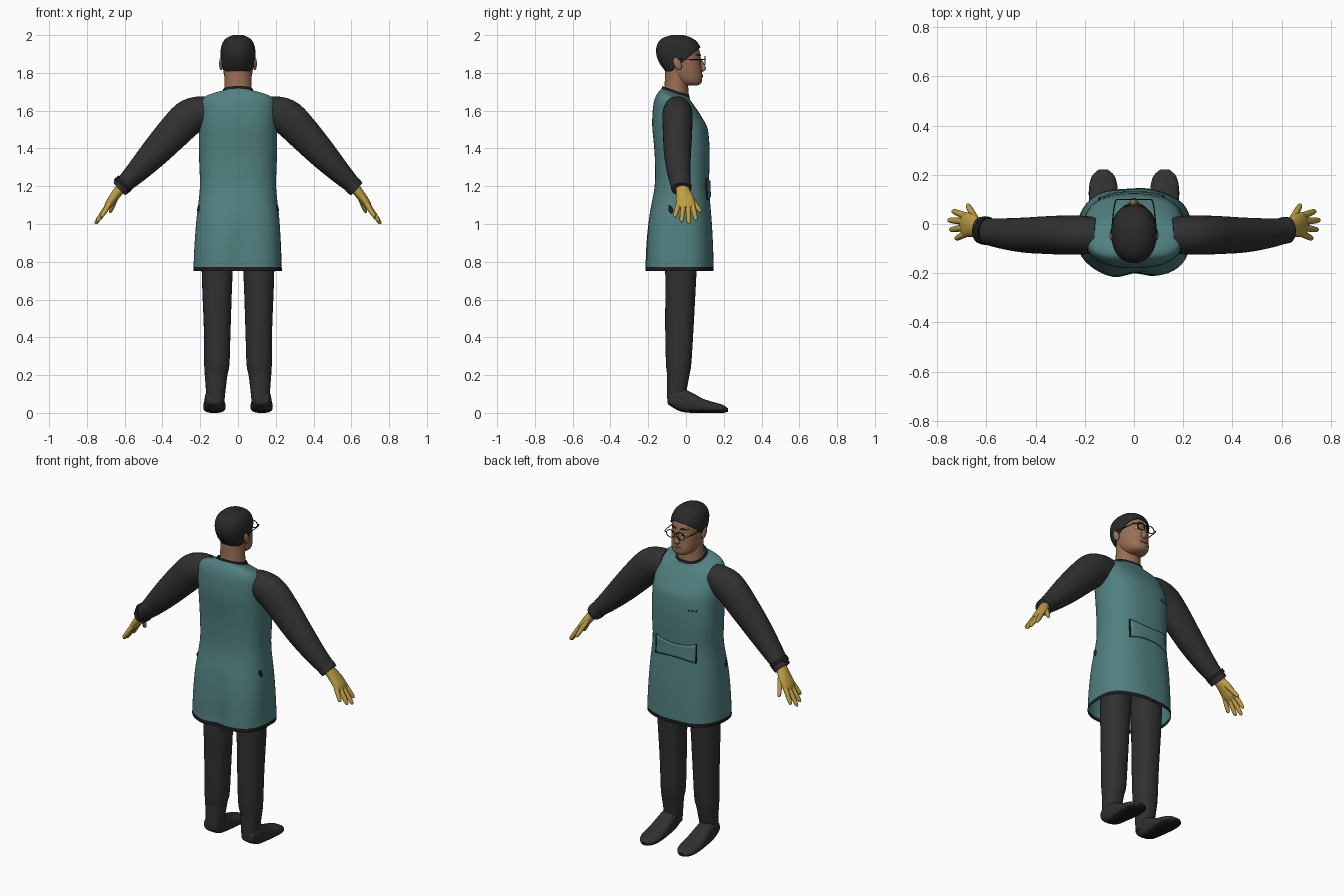
import bpy, bmesh, math
from mathutils import Vector
from mathutils.bvhtree import BVHTree

if "Cube" in bpy.data.objects:
    bpy.data.objects.remove(bpy.data.objects["Cube"])


def material(name, r, g, b):
    m = bpy.data.materials.new(name)
    m.use_nodes = True
    m.diffuse_color = (r, g, b, 1)
    m.node_tree.nodes["Principled BSDF"].inputs["Base Color"].default_value = (r, g, b, 1)
    return m


TEAL = material("teal apron", .085, .22, .22)
CLOTH = material("charcoal cloth", .03, .03, .031)
TRIM = material("black trim", .012, .012, .013)
SKIN = material("skin", .32, .16, .09)
HAIR = material("dark hair", .024, .023, .024)
GLOVE = material("yellow glove", .52, .34, .06)
LIP = material("lips", .24, .09, .06)
WHITE = material("eye white", .5, .47, .43)
made = []


def smooth(rows, k=4):
    """Catmull-Rom resampling of rows of numbers."""
    out = []
    for i in range(len(rows) - 1):
        a, b, c, d = (rows[max(0, min(len(rows) - 1, i + j))] for j in (-1, 0, 1, 2))
        for s in range(k):
            t = s / k
            out.append([.5 * (2 * q + (r - p) * t + (2 * p - 5 * q + 4 * r - w) * t * t
                              + (3 * q - p - 3 * r + w) * t ** 3) for p, q, r, w in zip(a, b, c, d)])
    return out + [list(rows[-1])]


def finish(name, bm, mats, mirror=False, solid=0):
    me = bpy.data.meshes.new(name)
    bm.to_mesh(me)
    bm.free()
    ob = bpy.data.objects.new(name, me)
    bpy.context.collection.objects.link(ob)
    for m in mats:
        me.materials.append(m)
    if mirror:
        ob.modifiers.new("mirror", 'MIRROR').use_mirror_merge = False
    if solid:
        mod = ob.modifiers.new("thickness", 'SOLIDIFY')
        mod.thickness, mod.offset = solid, -1
    made.append(ob)
    return ob


def loft(rings, bottom=True, top=True):
    bm = bmesh.new()
    vs = [[bm.verts.new(p) for p in r] for r in rings]
    n = len(vs[0])
    for a, b in zip(vs, vs[1:]):
        for i in range(n):
            bm.faces.new((a[i], a[(i + 1) % n], b[(i + 1) % n], b[i]))
    if bottom:
        bm.faces.new(vs[0][::-1])
    if top:
        bm.faces.new(vs[-1])
    bmesh.ops.recalc_face_normals(bm, faces=bm.faces)
    return bm


def oval(c, u, v, e=2.0, n=32):
    """Superellipse ring around c with half axes u and v."""
    f = lambda q: math.copysign(abs(q) ** (2 / e), q)
    return [c + u * f(math.cos(math.tau * i / n)) + v * f(math.sin(math.tau * i / n)) for i in range(n)]


def stack(rows, e=2.0, n=32, grow=0, k=4):
    """Level rings from rows of height, half width, back y, front y, centre x."""
    return [oval(Vector((r[4] if len(r) > 4 else 0, (r[2] + r[3]) / 2, r[0])),
                 Vector((r[1] + grow, 0, 0)), Vector((0, (r[3] - r[2]) / 2 + grow, 0)), e, n)
            for r in smooth(rows, k)]


def tube(rows, side=(0, 1, 0), n=20, k=4):
    """Rings across a path: x, y, z, half width along side, half thickness."""
    rows = smooth(rows, k)
    pts = [Vector(r[:3]) for r in rows]
    rings = []
    for i, r in enumerate(rows):
        t = (pts[min(i + 1, len(pts) - 1)] - pts[max(i - 1, 0)]).normalized()
        s = Vector(side)
        s = (s - t * s.dot(t)).normalized()
        rings.append(oval(pts[i], s * r[3], t.cross(s) * r[4], 2, n))
    return loft(rings)


def ball(name, mat, at, size, mirror=False, tilt=0):
    bm = bmesh.new()
    bmesh.ops.create_uvsphere(bm, u_segments=20, v_segments=12, radius=1)
    bmesh.ops.scale(bm, vec=size, verts=bm.verts)
    for v in bm.verts:
        v.co.y -= tilt * v.co.z
        v.co += Vector(at)
    return finish(name, bm, [mat], mirror)


def patch(name, mat, tree, outline, mirror=False, lift=.003, nu=16, nv=6):
    """Thin plate laid on a body; outline maps (u, v) to (x, z)."""
    bm = bmesh.new()
    grid = []
    for i in range(nu + 1):
        col = []
        for j in range(nv + 1):
            x, z = outline(i / nu, j / nv)
            hit = tree.ray_cast(Vector((x, 1, z)), Vector((0, -1, 0)))[0]
            col.append(bm.verts.new((x, (hit.y if hit else 0) + lift, z)))
        grid.append(col)
    for a, b in zip(grid, grid[1:]):
        for j in range(nv):
            bm.faces.new((a[j], a[j + 1], b[j + 1], b[j]))
    return finish(name, bm, [mat], mirror, lift)


def lens(x, z, w, h):
    return lambda u, v: (x + w * (2 * u - 1), z + h * (2 * v - 1) * math.sqrt(max(0, 1 - (2 * u - 1) ** 2)) + 1e-5 * v)


# Apron: body, flared skirt with folds, dark hem and tilted neckline
body = [(.75, .233, -.22, .145), (.772, .233, -.219, .145), (.9, .228, -.213, .142),
        (1.03, .219, -.198, .135), (1.19, .202, -.167, .122), (1.32, .205, -.164, .125),
        (1.42, .207, -.17, .124), (1.52, .206, -.179, .112), (1.6, .203, -.175, .08),
        (1.645, .197, -.165, .055), (1.675, .178, -.15, .035), (1.693, .13, -.138, .022),
        (1.703, .088, -.13, .02), (1.718, .08, -.126, .016)]
bm = loft(stack(body, 2.5, 64), False, False)
for f in bm.faces:
    z = f.calc_center_median().z
    f.material_index = int(z < .77 or z > 1.704)
for v in bm.verts:
    x, y, z = v.co
    low = max(0, min(1, (1.08 - z) / .25))
    fold = 1 + .012 * low * math.sin(6 * math.atan2(y, x))
    v.co.x *= fold
    v.co.y = y * fold + (low * .02 * math.exp(-(x / .05) ** 2) if y < -.1 else 0)
    v.co.z -= max(0, min(1, (z - 1.5) / .2)) * .33 * (y + .09)
torso_tree = BVHTree.FromBMesh(bm)
finish("apron", bm, [TEAL, TRIM])

# Front pocket, its dark side openings, and the small fastening dots
pinch = lambda u: .055 - .016 * (1 - (2 * u - 1) ** 2)
patch("front_pocket", TEAL, torso_tree,
      lambda u, v: (-.14 + .26 * u, 1.185 + pinch(u) * (2 * v - 1)), lift=.008)
for i, x in enumerate((-.142, .122)):
    patch("pocket_opening_%d" % i, TRIM, torso_tree,
          lambda u, v: (x - .003 + .006 * u, 1.13 + .11 * v), lift=.009, nu=2)
for i in range(3):
    patch("chest_dot_%d" % i, TRIM, torso_tree, lens(-.1 - .02 * i, 1.44, .005, .005))
ball("hip_slits", TRIM, (.207, -.08, 1.075), (.009, .012, .024), True, .3)

# Sleeves and cuffs
finish("sleeves", tube([(.15, -.045, 1.6, .07, .075), (.2, -.045, 1.59, .078, .087),
                        (.265, -.045, 1.56, .08, .095), (.35, -.045, 1.475, .077, .089),
                        (.45, -.045, 1.367, .071, .076), (.55, -.037, 1.262, .06, .057),
                        (.625, -.025, 1.19, .05, .041)], n=32), [CLOTH], True)
finish("cuffs", tube([(.6, -.028, 1.212, .053, .046), (.612, -.026, 1.2, .055, .048),
                      (.628, -.025, 1.185, .053, .045)]), [CLOTH], True)
finish("wrist_band", tube([(-.597, -.028, 1.22, .058, .052), (-.613, -.026, 1.204, .058, .052)], k=1), [TRIM])
ball("wrist_dial", TRIM, (-.64, -.027, 1.232), (.016, .022, .016))

# Gloves: palm, four fingers and thumb
finish("glove_palms", tube([(.608, -.022, 1.205, .036, .03), (.632, -.016, 1.175, .037, .027),
                            (.66, -.006, 1.138, .047, .024), (.685, -.002, 1.103, .05, .02),
                            (.699, -.002, 1.083, .042, .012)]), [GLOVE], True)
digits = {"little": ((.68, -.038, 1.108), (.725, -.06, 1.035)),
          "ring": ((.688, -.014, 1.1), (.748, -.024, 1.01)),
          "middle": ((.688, .01, 1.1), (.756, .016, 1.0)),
          "index": ((.684, .033, 1.105), (.738, .053, 1.02)),
          "thumb": ((.643, .018, 1.15), (.678, .08, 1.06))}
for name, (a, b) in digits.items():
    a, b = Vector(a), Vector(b)
    rows = [(*a.lerp(b, t), r, r) for t, r in ((0, .014), (.4, .0135), (.8, .0115), (.95, .008), (1, .002))]
    finish("glove_" + name, tube(rows, n=12, k=3), [GLOVE], True)

# Trousers and shoes
finish("trousers", loft(stack([(.055, .046, -.098, -.01, .118), (.1, .05, -.1, .0, .118),
                               (.2, .06, -.1, .018, .116), (.26, .067, -.106, .028, .112),
                               (.45, .071, -.11, .04, .11), (.75, .082, -.11, .056, .11),
                               (1.0, .09, -.12, .07, .1)], 2.2)), [CLOTH], True)
shoe = [(-.097, .05, .075, .022), (-.085, .038, .11, .042), (-.03, .008, .13, .05), (.03, 0, .108, .053),
        (.09, 0, .075, .058), (.15, 0, .056, .058), (.195, 0, .042, .046), (.222, .006, .024, .018)]
bm = loft([oval(Vector((.125, y, (a + b) / 2)), Vector((w, 0, 0)), Vector((0, 0, (b - a) / 2)), 2.6)
           for y, a, b, w in smooth(shoe)])
for f in bm.faces:
    f.material_index = int(f.calc_center_median().z < .018)
finish("shoes", bm, [CLOTH, TRIM], True)

# Head, neck, nose and ears
skull = [(1.732, .03, .0, .055), (1.745, .055, -.04, .08), (1.77, .069, -.07, .086),
         (1.8, .076, -.1, .084), (1.84, .081, -.13, .081), (1.88, .084, -.147, .078),
         (1.92, .083, -.15, .071), (1.955, .072, -.138, .052), (1.978, .05, -.112, .02),
         (1.992, .018, -.07, -.02)]
finish("neck", loft(stack([(1.64, .078, -.13, .02), (1.72, .072, -.115, .012), (1.82, .07, -.11, .01)])), [SKIN])
bm = loft(stack(skull, 2.2, 48))
head_tree = BVHTree.FromBMesh(bm)
finish("head", bm, [SKIN])
finish("nose", loft(stack([(1.805, .008, .06, .088), (1.813, .017, .06, .1), (1.822, .016, .06, .107),
                           (1.84, .011, .06, .099), (1.875, .008, .06, .083)], n=16)), [SKIN])
ball("ears", SKIN, (.089, -.045, 1.848), (.011, .021, .034), True, .3)

# Hair: a fuller skull shell trimmed along the nape and hairline
bm = loft(stack(skull, 2.2, 48, .008))
bmesh.ops.translate(bm, vec=(0, 0, .008), verts=bm.verts)
for point, normal in (((0, 0, 1.8), (0, 0, 1)), ((0, -.09, 1.8), (0, -.81, 1))):
    bmesh.ops.bisect_plane(bm, geom=bm.verts[:] + bm.edges[:] + bm.faces[:],
                           plane_co=point, plane_no=normal, clear_inner=True)
finish("hair", bm, [HAIR], solid=.014)

# Face details
patch("eye_whites", WHITE, head_tree, lens(.034, 1.866, .015, .006), True, .002)
patch("irises", TRIM, head_tree, lens(.034, 1.866, .006, .006), True, .004)
patch("eyebrows", HAIR, head_tree, lens(.036, 1.896, .023, .005), True, .004)
patch("mouth", LIP, head_tree, lens(0, 1.785, .026, .006), False, .004)

# Spectacles: round rims, bridge and side arms
rim = [(.034 + .026 * math.cos(a), .1, 1.866 + .022 * math.sin(a), .0025, .0025)
       for a in [math.tau * i / 24 for i in range(25)]]
finish("spectacle_rims", tube(rim, n=8, k=1), [TRIM], True)
finish("spectacle_bridge", tube([(-.009, .1, 1.87, .0025, .0025), (0, .102, 1.874, .0025, .0025),
                                 (.009, .1, 1.87, .0025, .0025)], (0, 0, 1), 8), [TRIM])
finish("spectacle_arms", tube([(.06, .1, 1.87, .0025, .0025), (.078, .085, 1.871, .0025, .0025),
                               (.092, -.04, 1.873, .0025, .0025)], (0, 0, 1), 8), [TRIM], True)

# Smooth shading with sharp edges kept
bpy.ops.object.select_all(action='DESELECT')
for ob in made:
    ob.select_set(True)
bpy.context.view_layer.objects.active = made[0]
bpy.ops.object.shade_smooth_by_angle(angle=math.radians(40))
